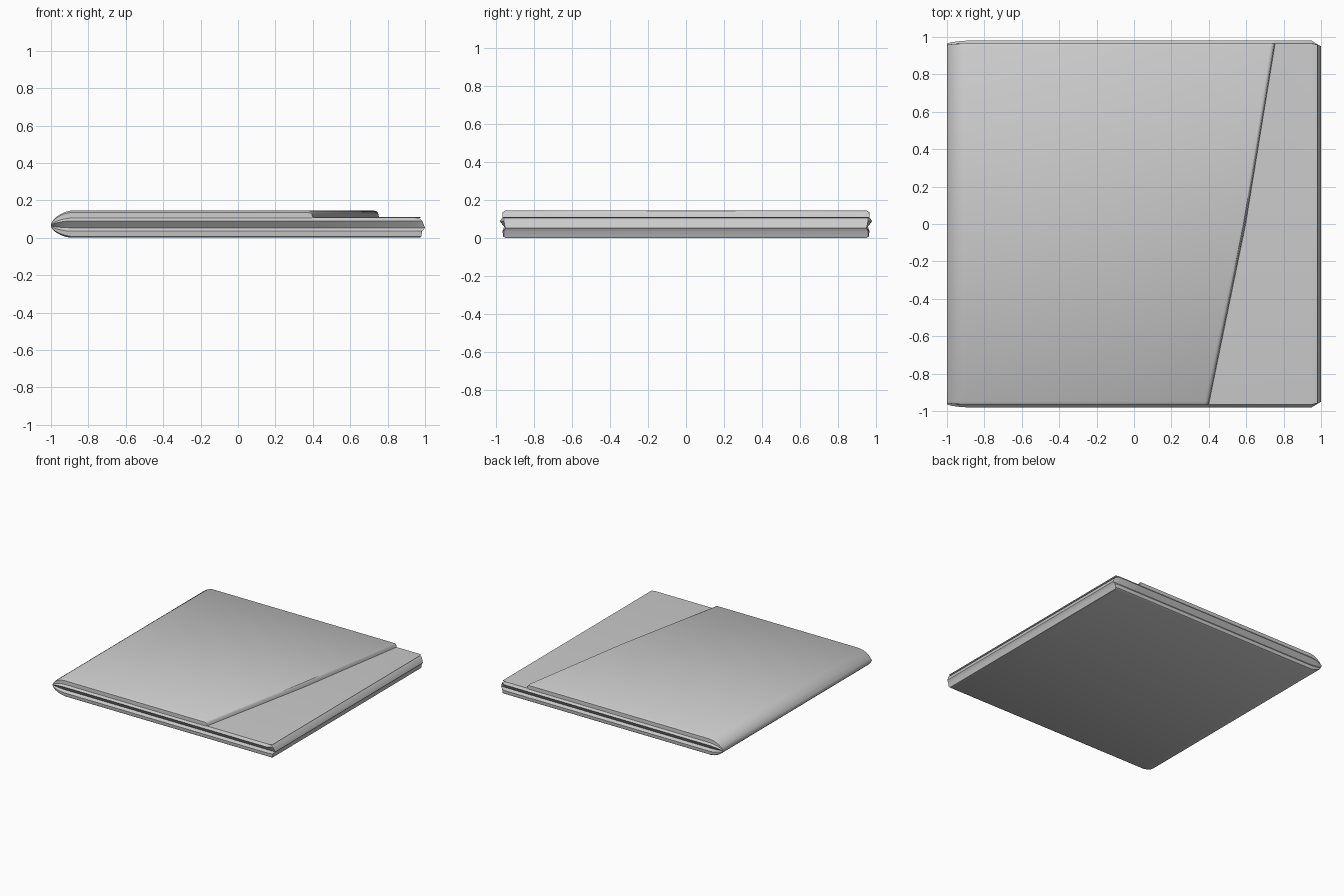
import bpy
import bmesh

if "Cube" in bpy.data.objects:
    bpy.data.objects.remove(bpy.data.objects["Cube"])

MID = 0.065  # height of the rounded left edge's tip

# Half cross-section (y, z), from bottom centre round the grooved rim to top centre
HALF = [(0, 0), (0.95, 0), (0.962, 0.008), (0.965, 0.035), (0.95, 0.053), (0.98, 0.09),
        (0.966, 0.105), (0.965, 0.135), (0.95, 0.145), (0, 0.145)]
# x position of each cross-section point on the ridged right end
RIGHT_END = [0.975, 0.975, 0.98, 0.985, 1.0, 0.985, 0.968, 0.98, 0.977, 0.977]
FULL = [(y, z, k) for k, (y, z) in enumerate(HALF)]
RING = FULL + [(-y, z, k) for y, z, k in reversed(FULL[1:-1])]
N = len(RING)


def flap_edge(y):
    """Slanted, slightly bent line where the upper layer ends."""
    return 0.595 + 0.184 * y - 0.022 * y * y


def lowered(z, top):
    """Squash the upper layer down to the given top height."""
    return z if z <= 0.105 else 0.105 + (z - 0.105) * (top - 0.105) / 0.04


bm = bmesh.new()
rings = []


def add_ring(fn):
    rings.append([bm.verts.new(fn(y, z, k)) for y, z, k in RING])


# Rounded left edge
for x, h in [(-1, 0.1), (-0.992, 0.3), (-0.975, 0.54), (-0.95, 0.76), (-0.925, 0.91), (-0.895, 1)]:
    def left(y, z, k, x=x, h=h):
        w = min(abs(y), 0.95) + max(abs(y) - 0.95, 0) * (0.4 + 0.6 * h)
        return (x, w if y >= 0 else -w, MID + (z - MID) * h)
    add_ring(left)

# Rounded slanted step down from the upper layer
for dx, top in [(-0.022, 0.145), (-0.01, 0.142), (-0.002, 0.133), (0.002, 0.11)]:
    add_ring(lambda y, z, k, dx=dx, top=top: (flap_edge(y) + dx, y, lowered(z, top)))

# Lower layer and ridged right end
add_ring(lambda y, z, k: (0.95, y, lowered(z, 0.11)))
add_ring(lambda y, z, k: (RIGHT_END[k], max(-0.958, min(0.958, y)), lowered(z, 0.11)))

# Skin between rings, then both end caps
for a, b in zip(rings, rings[1:]):
    for i in range(N):
        j = (i + 1) % N
        bm.faces.new((a[i], a[j], b[j], b[i]))
last = len(HALF) - 1
for r in (rings[0], rings[-1]):
    bm.faces.new((r[0], r[1], r[-1]))
    for k in range(1, last - 1):
        bm.faces.new((r[k], r[k + 1], r[N - k - 1], r[N - k]))
    bm.faces.new((r[last - 1], r[last], r[last + 1]))
bmesh.ops.recalc_face_normals(bm, faces=bm.faces)

mesh = bpy.data.meshes.new("folded_slab")
bm.to_mesh(mesh)
bm.free()
slab = bpy.data.objects.new("folded_slab", mesh)
bpy.context.collection.objects.link(slab)
bpy.context.view_layer.objects.active = slab
slab.select_set(True)
bpy.ops.object.shade_smooth_by_angle(angle=0.6)
